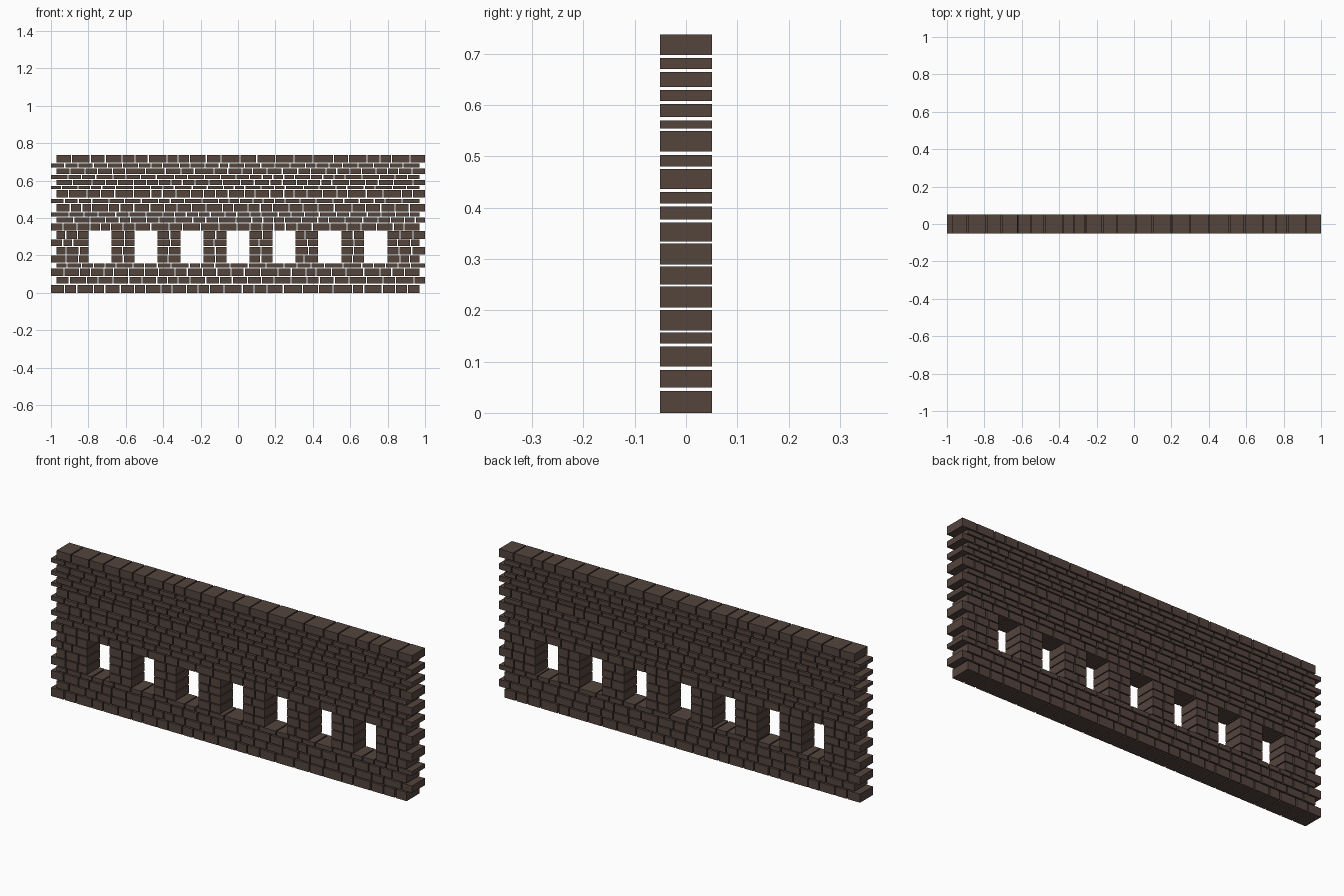
import bpy, bmesh, random
from mathutils import Matrix

if "Cube" in bpy.data.objects:
    bpy.data.objects.remove(bpy.data.objects["Cube"])

random.seed(7)
GAP = 0.006      # open joint between bricks
DEPTH = 0.102

brick_mat = bpy.data.materials.new("dark_brick")
brick_mat.diffuse_color = (0.088, 0.058, 0.046, 1)
brick_mat.use_nodes = True
brick_mat.node_tree.nodes["Principled BSDF"].inputs["Base Color"].default_value = brick_mat.diffuse_color

# bottom and top of every course
COURSES = [(0, .043), (.049, .084), (.09, .129), (.135, .157), (.161, .2),
           (.205, .246), (.25, .285), (.289, .33), (.334, .371), (.377, .402),
           (.408, .43), (.436, .475), (.48, .502), (.509, .549), (.554, .57),
           (.576, .602), (.608, .629), (.635, .664), (.67, .691), (.697, .737)]

# joints of the coping course that shows from above
TOP_JOINTS = [-.97, -.89, -.79, -.71, -.62, -.55, -.48, -.38, -.32, -.26, -.17,
              -.09, .01, .10, .20, .30, .40, .51, .59, .69, .76, .82, .92, 1.0]

WINDOWS = [(-.80 + .2458 * i, -.675 + .2458 * i) for i in range(7)]
WINDOW_ROWS = range(4, 8)


def random_joints(a, b, mean):
    """Split a stretch of wall into bricks of slightly varying width."""
    n = max(1, round((b - a) / mean))
    widths = [random.uniform(0.7, 1.3) for _ in range(n)]
    scale = (b - a) / sum(widths)
    joints = [a]
    for w in widths:
        joints.append(joints[-1] + w * scale)
    return joints


def add_bricks(bm, joints, z0, z1):
    last = len(joints) - 2
    for i, (a, b) in enumerate(zip(joints, joints[1:])):
        a += GAP / 2 if i > 0 else 0
        b -= GAP / 2 if i < last else 0
        m = Matrix.Translation(((a + b) / 2, 0, (z0 + z1) / 2)) @ \
            Matrix.Diagonal((b - a, DEPTH, z1 - z0, 1))
        bmesh.ops.create_cube(bm, size=1, matrix=m)


for row, (z0, z1) in enumerate(COURSES):
    # alternate courses are toothed at opposite ends
    left, right = (-1, .97) if row % 2 == 0 else (-.97, 1)
    bm = bmesh.new()
    if row == len(COURSES) - 1:
        add_bricks(bm, TOP_JOINTS, z0, z1)
    elif row in WINDOW_ROWS:
        # piers between the window openings
        edges = [left] + [x for w in WINDOWS for x in w] + [right]
        for a, b in zip(edges[::2], edges[1::2]):
            add_bricks(bm, random_joints(a, b, .06), z0, z1)
    else:
        add_bricks(bm, random_joints(left, right, .075), z0, z1)
    mesh = bpy.data.meshes.new(f"brick_course_{row + 1}")
    bm.to_mesh(mesh)
    bm.free()
    mesh.materials.append(brick_mat)
    obj = bpy.data.objects.new(f"brick_course_{row + 1}", mesh)
    bpy.context.collection.objects.link(obj)
